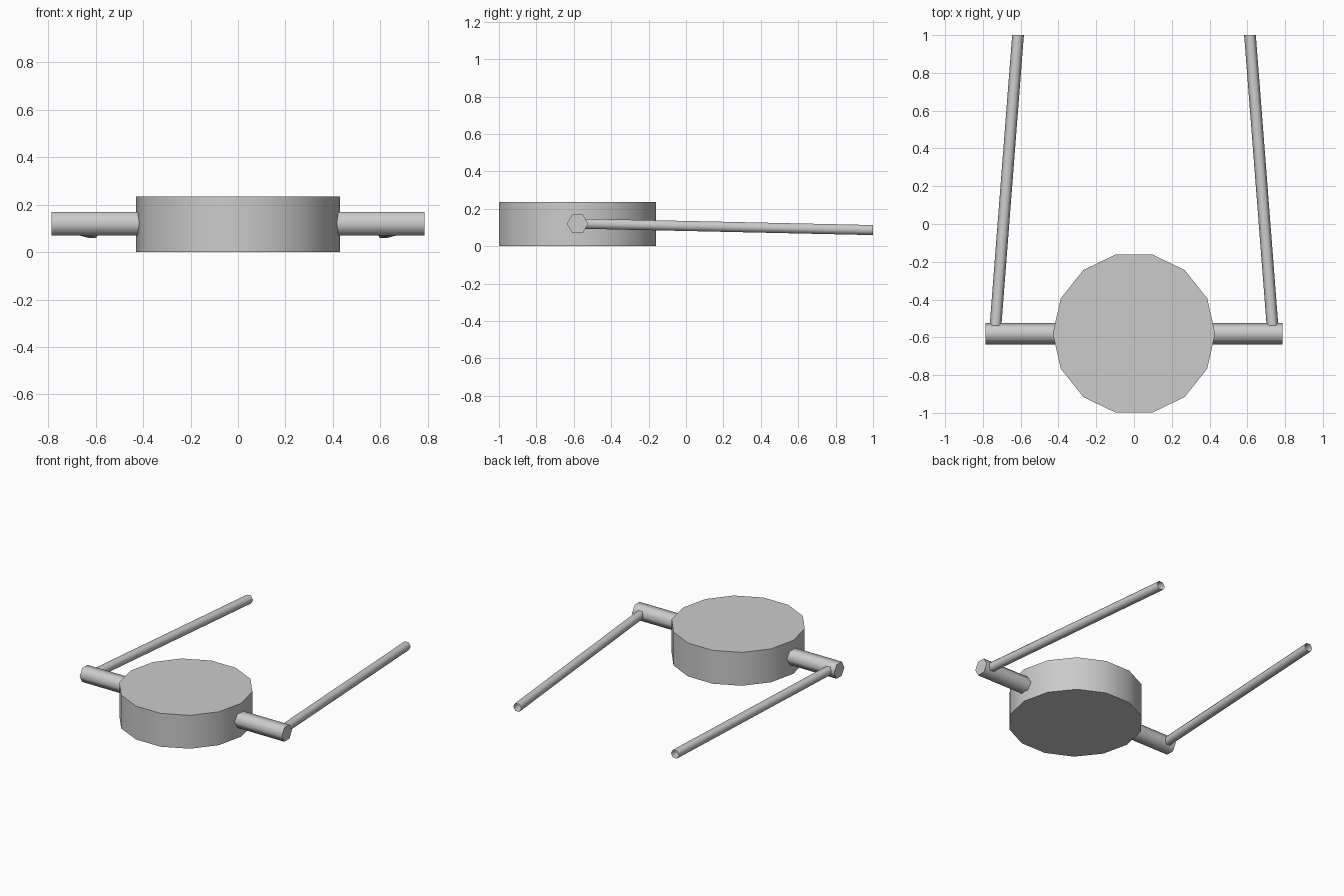
import bpy, bmesh, math
from mathutils import Vector

if "Cube" in bpy.data.objects:
    bpy.data.objects.remove(bpy.data.objects["Cube"])

grey = bpy.data.materials.new("plain grey")
grey.diffuse_color = (0.6, 0.6, 0.6, 1)
grey.use_nodes = True
grey.node_tree.nodes["Principled BSDF"].inputs["Base Color"].default_value = grey.diffuse_color


def prism(name, start, end, u, v, radius, sides, capped=True):
    """Smooth-sided prism: rings spanned by u and v at start and end."""
    bm = bmesh.new()
    u, v = Vector(u), Vector(v)
    rings = []
    for c in (Vector(start), Vector(end)):
        ring = []
        for i in range(sides):
            a = math.tau * i / sides
            ring.append(bm.verts.new(c + radius * (math.cos(a) * u + math.sin(a) * v)))
        rings.append(ring)
    lo, hi = rings
    for i in range(sides):
        j = (i + 1) % sides
        bm.faces.new((lo[i], lo[j], hi[j], hi[i])).smooth = True
    if capped:
        bm.faces.new(lo[::-1])
        bm.faces.new(hi)
    bm.normal_update()
    mesh = bpy.data.meshes.new(name)
    bm.to_mesh(mesh)
    bm.free()
    mesh.materials.append(grey)
    obj = bpy.data.objects.new(name, mesh)
    bpy.context.collection.objects.link(obj)
    bpy.context.view_layer.objects.active = obj
    obj.select_set(True)
    bpy.ops.object.shade_smooth_by_angle(angle=math.radians(61))
    obj.select_set(False)
    return obj


X, Y, Z = (1, 0, 0), (0, 1, 0), (0, 0, 1)

# Round drum body
prism("drum_body", (0, -0.58, 0), (0, -0.58, 0.235), X, Y, 0.43, 14)

# Cross axle through the drum
prism("axle", (-0.787, -0.58, 0.12), (0.787, -0.58, 0.12), Y, Z, 0.057, 6)

# Open tubular handles, converging and dropping slightly toward the back
for side, label in ((-1, "left"), (1, "right")):
    prism(label + "_handle", (side * 0.734, -0.55, 0.12), (side * 0.614, 1.0, 0.086),
          (-1, 0, 0), Z, 0.031, 6, capped=False)
